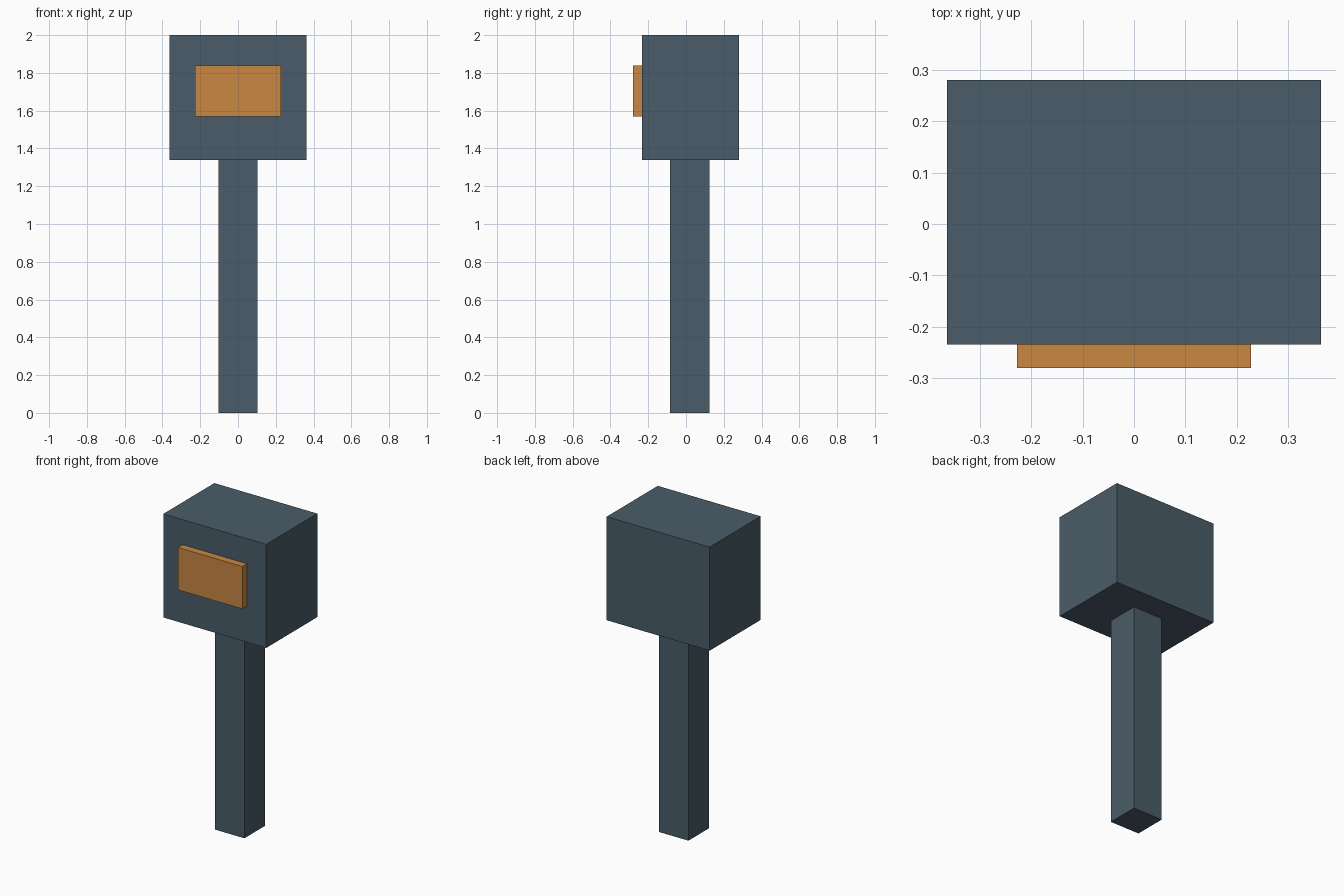
import bpy

# Remove the default cube
cube = bpy.data.objects.get("Cube")
if cube:
    bpy.data.objects.remove(cube, do_unlink=True)


def make_material(name, rgb):
    mat = bpy.data.materials.new(name)
    mat.use_nodes = True
    color = (*rgb, 1.0)
    mat.diffuse_color = color
    mat.node_tree.nodes["Principled BSDF"].inputs["Base Color"].default_value = color
    return mat


def make_box(name, low, high, mat):
    """Flat-faced box spanning two opposite corners."""
    center = [(a + b) / 2 for a, b in zip(low, high)]
    size = [b - a for a, b in zip(low, high)]
    bpy.ops.mesh.primitive_cube_add(size=1, location=center)
    obj = bpy.context.object
    obj.name = name
    obj.scale = size
    bpy.ops.object.transform_apply(location=False, rotation=False, scale=True)
    obj.data.materials.append(mat)
    return obj


slate = make_material("slate grey", (0.0685, 0.107, 0.138))
orange = make_material("orange", (0.578, 0.246, 0.056))

# Square post, box head and raised front panel
make_box("post", (-0.104, -0.084, 0), (0.104, 0.124, 1.34), slate)
make_box("head", (-0.363, -0.234, 1.34), (0.363, 0.28, 2), slate)
make_box("front_panel", (-0.227, -0.28, 1.57), (0.227, -0.234, 1.84), orange)
